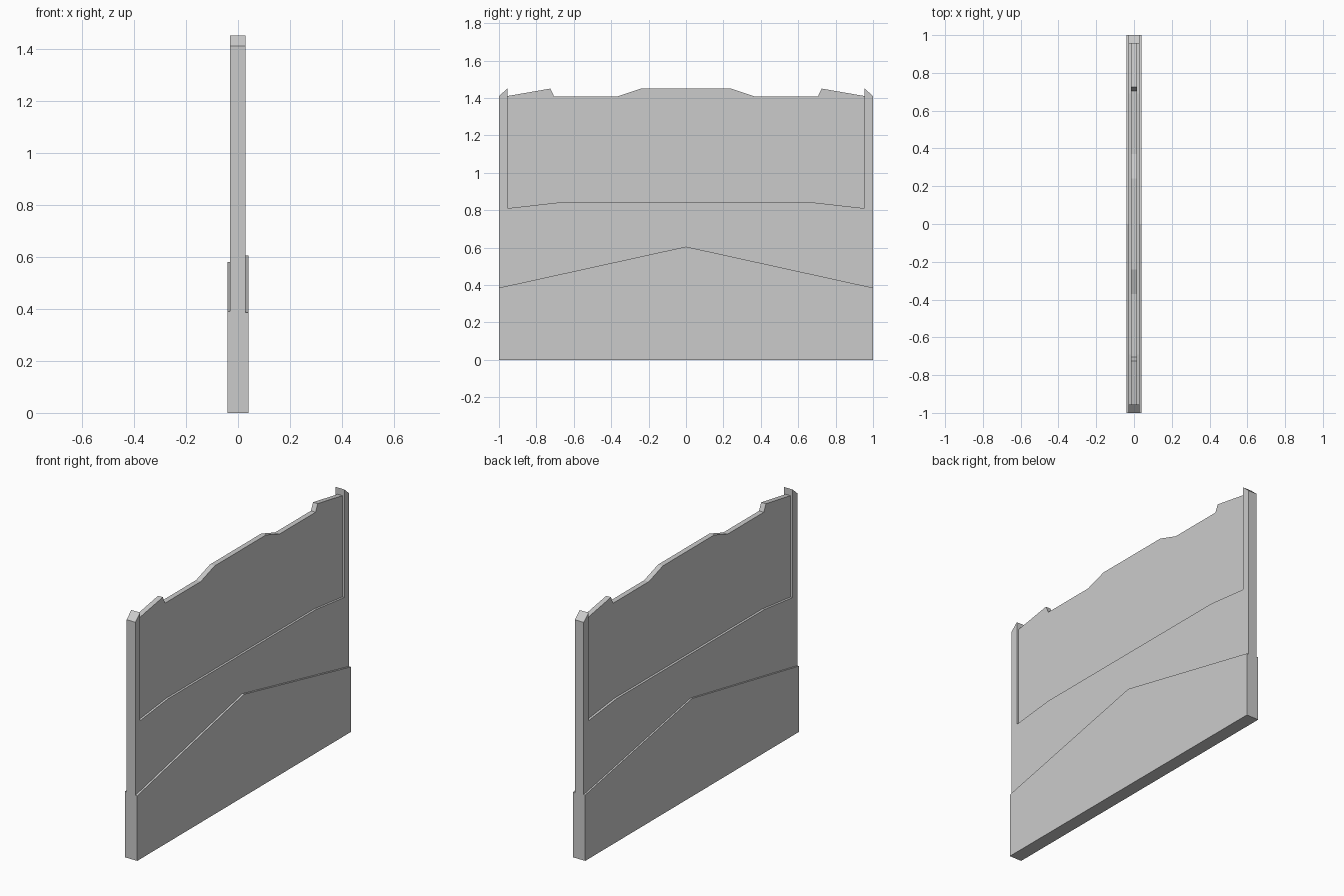
import bpy
import bmesh

cube = bpy.data.objects.get("Cube")
if cube:
    bpy.data.objects.remove(cube, do_unlink=True)

# Single plain grey for the whole wall
grey = bpy.data.materials.new("concrete grey")
grey.use_nodes = True
colour = (0.6, 0.6, 0.6, 1)
grey.diffuse_color = colour
grey.node_tree.nodes["Principled BSDF"].inputs["Base Color"].default_value = colour


def slab(name, outline, x0, x1):
    """Extrude a (y, z) outline along x from x0 to x1."""
    bm = bmesh.new()
    face = bm.faces.new([bm.verts.new((x0, y, z)) for y, z in outline])
    grown = bmesh.ops.extrude_face_region(bm, geom=[face])["geom"]
    verts = [g for g in grown if isinstance(g, bmesh.types.BMVert)]
    bmesh.ops.translate(bm, verts=verts, vec=(x1 - x0, 0, 0))
    bmesh.ops.recalc_face_normals(bm, faces=bm.faces)
    mesh = bpy.data.meshes.new(name)
    bm.to_mesh(mesh)
    bm.free()
    mesh.materials.append(grey)
    obj = bpy.data.objects.new(name, mesh)
    bpy.context.collection.objects.link(obj)
    return obj


def mirrored(half):
    """Complete a symmetric outline from its +y half."""
    return half + [(-y, z) for y, z in reversed(half) if y != 0]


# Frame: solid lower wall with a slanted-top post at each end
slab("frame", mirrored([(0.69, 0.84), (0.955, 0.81), (0.955, 1.45),
                        (1, 1.41), (1, 0)]), -0.03, 0.028)

# Recessed upper panel with a broken top edge
slab("upper_panel", mirrored([(0.24, 1.45), (0.37, 1.407), (0.705, 1.407),
                              (0.725, 1.45), (0.955, 1.41), (0.955, 0.81),
                              (0.69, 0.84)]), -0.016, 0.015)

# Gabled plinth on each face
slab("left_plinth", mirrored([(0, 0.605), (1, 0.385), (1, 0)]), 0.028, 0.04)
slab("right_plinth", mirrored([(0, 0.58), (1, 0.39), (1, 0)]), -0.04, -0.03)
